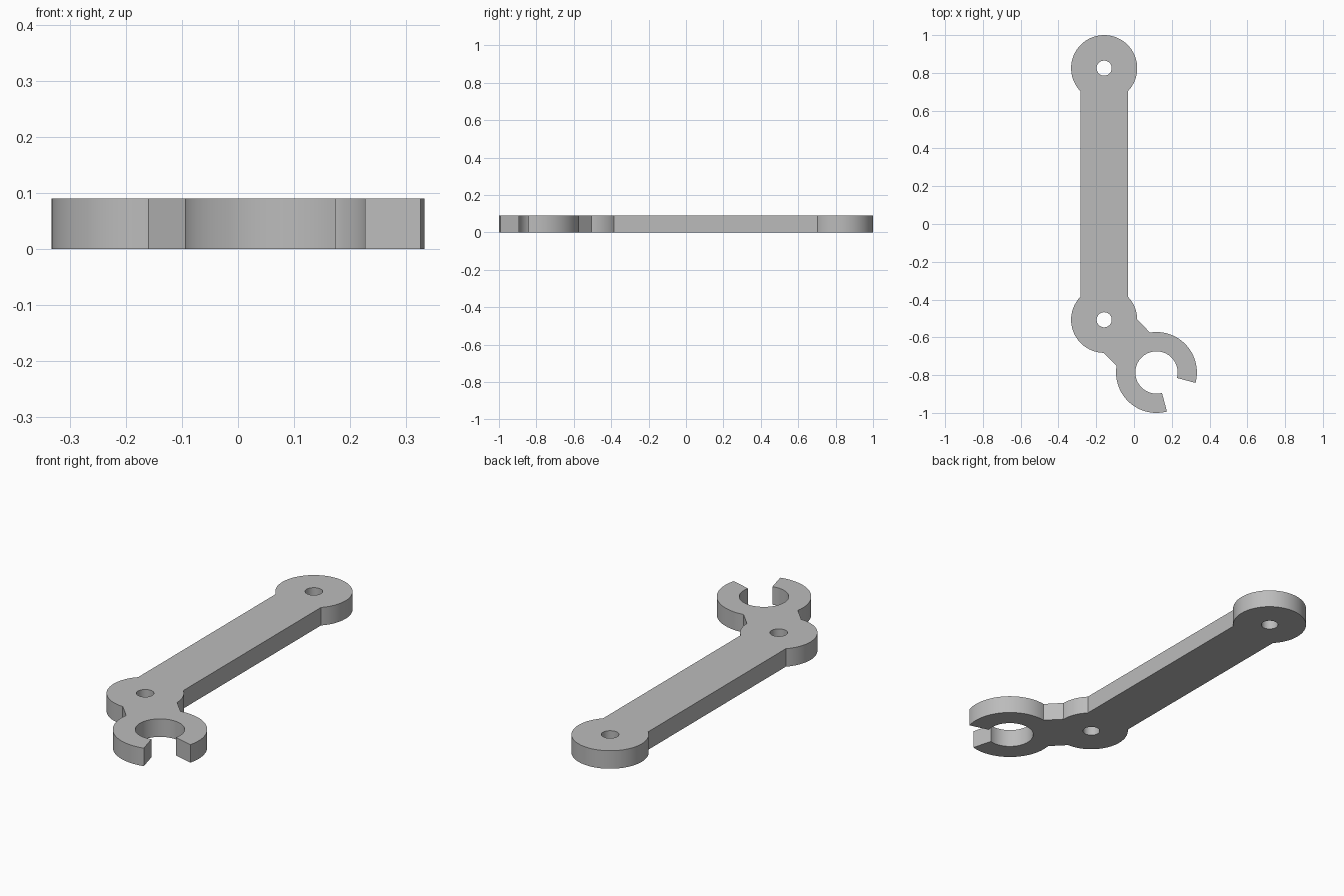
import bpy
import bmesh
from math import asin, cos, sin, pi, radians
from mathutils import Vector

cube = bpy.data.objects.get("Cube")
if cube:
    bpy.data.objects.remove(cube, do_unlink=True)

THICK = 0.09
HALF = 0.125                      # half width of arm and neck
BOSS_R, PIN_R = 0.175, 0.04
JAW_R, BORE_R = 0.214, 0.112
top_boss = Vector((-0.158, 0.825))
low_boss = Vector((-0.158, -0.507))
jaw = Vector((0.119, -0.786))


def arc(centre, radius, start, end, steps=40):
    """Points along an arc, angles in radians."""
    angles = [start + (end - start) * i / steps for i in range(steps + 1)]
    return [centre + radius * Vector((cos(a), sin(a))) for a in angles]


def circle(centre, radius):
    return arc(centre, radius, 0, 2 * pi)[:-1]


# Outer outline, counter-clockwise
arm_a = asin(HALF / BOSS_R)       # where the arm meets a boss
neck_a = asin(HALF / JAW_R)       # where the neck meets the jaw
neck_dir = radians(-45)
mouth = radians(30)               # half angle of the jaw opening
outline = (
    arc(top_boss, BOSS_R, -pi / 2 + arm_a, 1.5 * pi - arm_a, 64)
    + arc(low_boss, BOSS_R, pi / 2 + arm_a, 2 * pi + neck_dir - arm_a)
    + arc(jaw, JAW_R, pi + neck_dir + neck_a, 2 * pi + neck_dir - mouth)
    + arc(jaw, BORE_R, 2 * pi + neck_dir - mouth, neck_dir + mouth, 56)
    + arc(jaw, JAW_R, neck_dir + mouth, pi + neck_dir - neck_a)
    + arc(low_boss, BOSS_R, neck_dir + arm_a, pi / 2 - arm_a)
)

# Filled, extruded profile with the two pin holes
curve = bpy.data.curves.new("link_arm_profile", "CURVE")
curve.dimensions = "2D"
curve.fill_mode = "BOTH"
curve.extrude = THICK / 2
for loop in (outline, circle(top_boss, PIN_R), circle(low_boss, PIN_R)):
    spline = curve.splines.new("POLY")
    spline.points.add(len(loop) - 1)
    for point, co in zip(spline.points, loop):
        point.co = (co.x, co.y, THICK / 2, 1)
    spline.use_cyclic_u = True

profile = bpy.data.objects.new("link_arm_profile", curve)
bpy.context.collection.objects.link(profile)
bpy.context.view_layer.update()
mesh = bpy.data.meshes.new_from_object(
    profile.evaluated_get(bpy.context.evaluated_depsgraph_get()))
bpy.data.objects.remove(profile, do_unlink=True)

# Weld caps to walls and rest the plate on the ground
bm = bmesh.new()
bm.from_mesh(mesh)
bmesh.ops.remove_doubles(bm, verts=bm.verts, dist=0.0001)
lowest = min(v.co.z for v in bm.verts)
bmesh.ops.translate(bm, verts=bm.verts, vec=(0, 0, -lowest))
bmesh.ops.recalc_face_normals(bm, faces=bm.faces)
bm.to_mesh(mesh)
bm.free()

link = bpy.data.objects.new("link_arm_with_clip", mesh)
bpy.context.collection.objects.link(link)

# Plain grey material
colour = (0.5, 0.5, 0.5, 1)
grey = bpy.data.materials.new("plain_grey")
grey.use_nodes = True
grey.diffuse_color = colour
grey.node_tree.nodes["Principled BSDF"].inputs["Base Color"].default_value = colour
mesh.materials.clear()
mesh.materials.append(grey)

# Smooth round walls, crisp edges
bpy.ops.object.select_all(action="DESELECT")
link.select_set(True)
bpy.context.view_layer.objects.active = link
bpy.ops.object.shade_smooth_by_angle(angle=radians(25))
